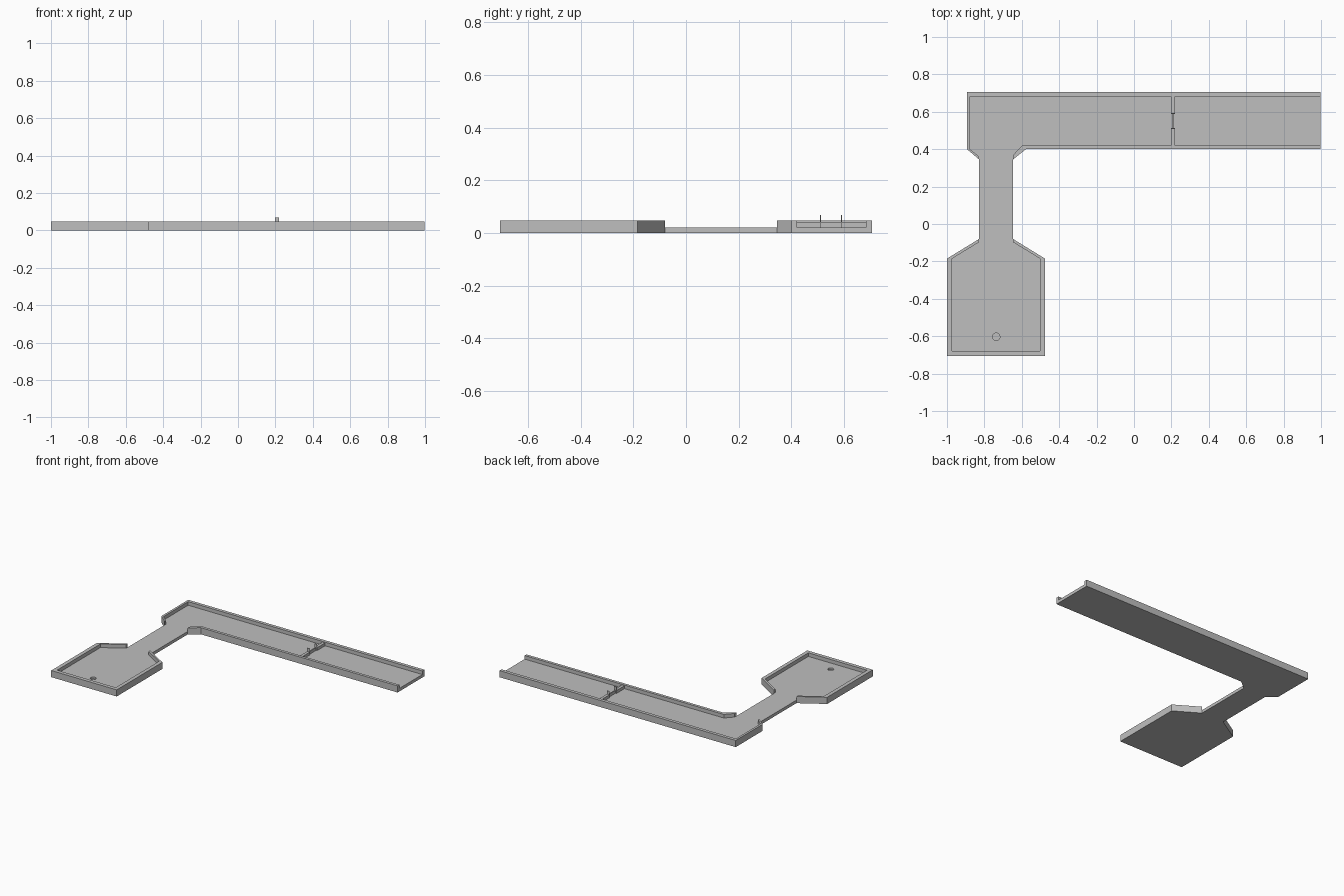
import bpy, bmesh

if "Cube" in bpy.data.objects:
    bpy.data.objects.remove(bpy.data.objects["Cube"])

FLOOR, WALL, BARRIER, POST = 0.022, 0.048, 0.043, 0.068

grey = bpy.data.materials.new("plain_grey")
grey.use_nodes = True
colour = (0.52, 0.52, 0.52, 1)
grey.diffuse_color = colour
grey.node_tree.nodes["Principled BSDF"].inputs["Base Color"].default_value = colour


def prism(name, outline, z0, z1):
    """Extrude a plan outline from z0 up to z1."""
    bm = bmesh.new()
    face = bm.faces.new([bm.verts.new((x, y, z0)) for x, y in outline])
    top = bmesh.ops.extrude_face_region(bm, geom=[face])["geom"]
    verts = [v for v in top if isinstance(v, bmesh.types.BMVert)]
    bmesh.ops.translate(bm, vec=(0, 0, z1 - z0), verts=verts)
    bmesh.ops.recalc_face_normals(bm, faces=bm.faces)
    mesh = bpy.data.meshes.new(name)
    bm.to_mesh(mesh)
    bm.free()
    obj = bpy.data.objects.new(name, mesh)
    mesh.materials.append(grey)
    bpy.context.collection.objects.link(obj)
    return obj


def box(name, x0, x1, y0, y1, z0, z1):
    return prism(name, [(x0, y0), (x1, y0), (x1, y1), (x0, y1)], z0, z1)


# Outer edges of the walls, each listed from one opening to the next
room_outer = [(-0.828, -0.08), (-1, -0.185), (-1, -0.707),
              (-0.476, -0.707), (-0.476, -0.185), (-0.647, -0.08)]
front_outer = [(-0.647, 0.345), (-0.578, 0.4), (0.997, 0.4)]
back_outer = [(0.997, 0.707), (-0.893, 0.707), (-0.893, 0.4), (-0.828, 0.345)]

# Matching inner edges
room_inner = [(-0.828, -0.097), (-0.972, -0.185), (-0.972, -0.68),
              (-0.503, -0.68), (-0.503, -0.185), (-0.647, -0.097)]
front_inner = [(-0.647, 0.368), (-0.597, 0.421), (0.997, 0.421)]
back_inner = [(0.997, 0.683), (-0.877, 0.683), (-0.877, 0.4), (-0.828, 0.36)]

# Floor slab with a shallow round dimple
floor = prism("floor", room_outer + front_outer + back_outer, 0, FLOOR)
bpy.ops.mesh.primitive_cylinder_add(vertices=24, radius=0.02, depth=0.03,
                                    location=(-0.737, -0.603, FLOOR + 0.003))
cutter = bpy.context.object
cutter.name = "dimple_cutter"
cutter.data.materials.append(grey)
cutter.hide_render = True
cut = floor.modifiers.new("dimple", "BOOLEAN")
cut.operation, cut.solver, cut.object = "DIFFERENCE", "EXACT", cutter
bpy.context.view_layer.objects.active = floor
bpy.ops.object.modifier_apply(modifier=cut.name)
bpy.data.objects.remove(cutter)

# Raised walls
for name, outer, inner in (("room_wall", room_outer, room_inner),
                           ("corridor_front_wall", front_outer, front_inner),
                           ("corridor_back_wall", back_outer, back_inner)):
    prism(name, outer + inner[::-1], FLOOR, WALL)

# Barrier across the corridor with a thin gate between two posts
X0, X1 = 0.198, 0.219
box("barrier_front", X0, X1, 0.421, 0.508, FLOOR, BARRIER)
box("barrier_back", X0, X1, 0.593, 0.683, FLOOR, BARRIER)
box("gate", 0.205, 0.212, 0.512, 0.589, FLOOR, BARRIER)
for name, y in (("gate_post_front", 0.508), ("gate_post_back", 0.589)):
    box(name, X0, X1, y, y + 0.004, FLOOR, POST)
